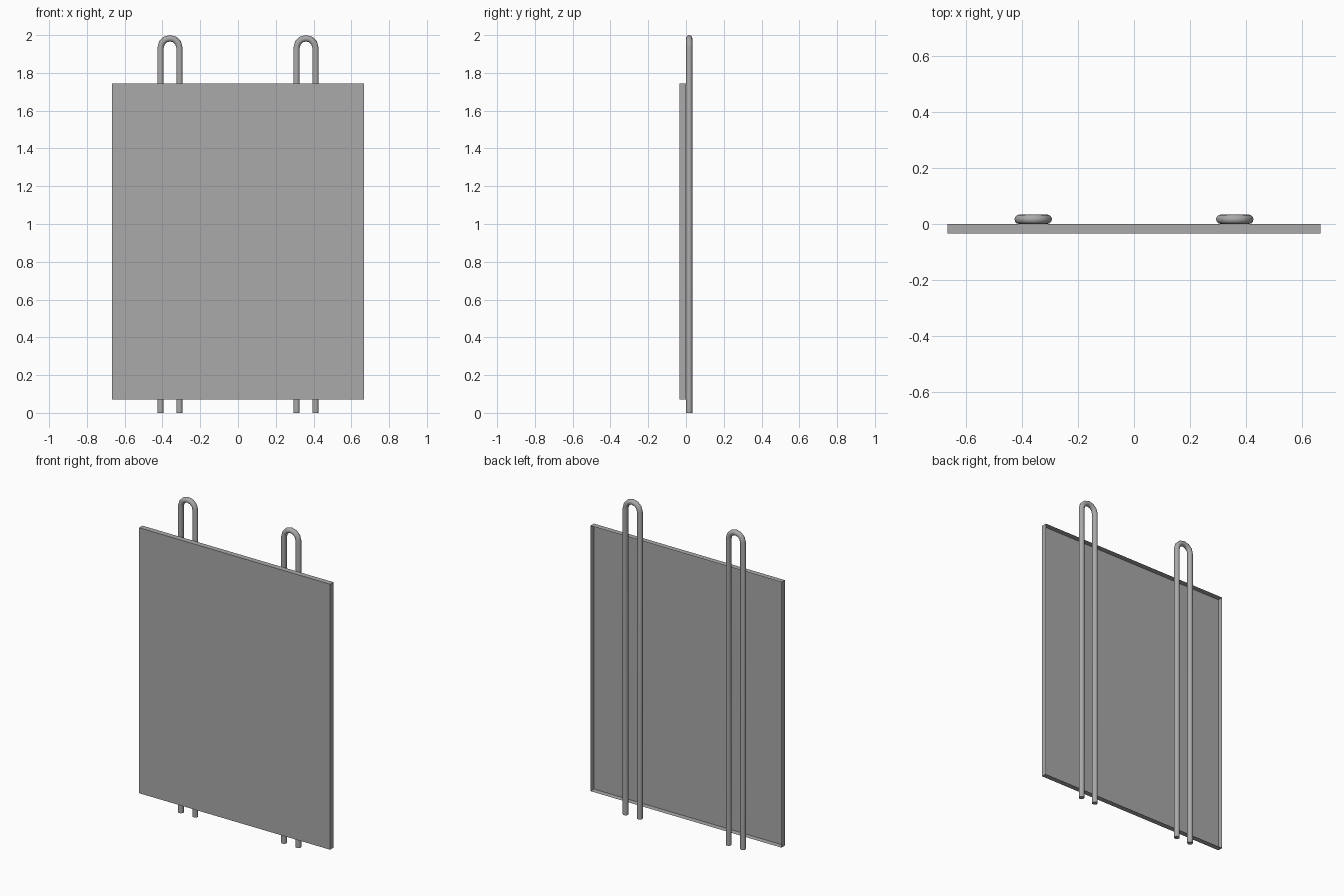
import bpy, bmesh, math
from mathutils import Vector

cube = bpy.data.objects.get("Cube")
if cube:
    bpy.data.objects.remove(cube, do_unlink=True)


def make_material(name, rgb):
    mat = bpy.data.materials.new(name)
    mat.use_nodes = True
    mat.diffuse_color = (*rgb, 1)
    mat.node_tree.nodes["Principled BSDF"].inputs["Base Color"].default_value = (*rgb, 1)
    return mat


def make_object(name, bm, mat):
    mesh = bpy.data.meshes.new(name)
    bm.to_mesh(mesh)
    bm.free()
    obj = bpy.data.objects.new(name, mesh)
    bpy.context.collection.objects.link(obj)
    mesh.materials.append(mat)
    return obj


grey = make_material("metal grey", (0.4, 0.4, 0.4))

# Panel: a shallow sheet tray, open at the back
WIDTH, DEPTH, BOTTOM, TOP = 1.333, 0.034, 0.07, 1.745
bm = bmesh.new()
bmesh.ops.create_cube(bm, size=1)
for v in bm.verts:
    v.co = (v.co.x * WIDTH, (v.co.y - 0.5) * DEPTH,
            (BOTTOM + TOP) / 2 + v.co.z * (TOP - BOTTOM))
back = [f for f in bm.faces if f.normal.y > 0.9]
bmesh.ops.delete(bm, geom=back, context="FACES_ONLY")
make_object("panel", bm, grey)

# Hooks: round bars bent into an upside-down U behind the panel
RADIUS, BEND, SIDES, STEPS = 0.0168, 0.05, 12, 6
BEND_Z = 2 - BEND - RADIUS


def make_hook(name, x):
    # Each path station is a centre point and the direction across the bar
    arc = [math.pi * i / STEPS for i in range(STEPS + 1)]
    stations = [(Vector((BEND, 0, 0)), Vector((1, 0, 0)))]
    for a in arc:
        out = Vector((math.cos(a), 0, math.sin(a)))
        stations.append((out * BEND + Vector((0, 0, BEND_Z)), out))
    stations.append((Vector((-BEND, 0, 0)), Vector((-1, 0, 0))))

    bm = bmesh.new()
    rings = []
    for centre, out in stations:
        ring = []
        for i in range(SIDES):
            t = math.tau * i / SIDES
            offset = out * math.cos(t) + Vector((0, math.sin(t), 0))
            ring.append(bm.verts.new(centre + offset * RADIUS + Vector((x, RADIUS, 0))))
        rings.append(ring)
    for a, b in zip(rings, rings[1:]):
        for i in range(SIDES):
            j = (i + 1) % SIDES
            bm.faces.new((a[i], a[j], b[j], b[i]))
    bm.faces.new(rings[0])
    bm.faces.new(rings[-1])
    bmesh.ops.recalc_face_normals(bm, faces=bm.faces)
    obj = make_object(name, bm, grey)
    bpy.ops.object.select_all(action="DESELECT")
    obj.select_set(True)
    bpy.context.view_layer.objects.active = obj
    bpy.ops.object.shade_smooth_by_angle(angle=math.radians(40))


make_hook("left_hook", 0.36)
make_hook("right_hook", -0.36)
